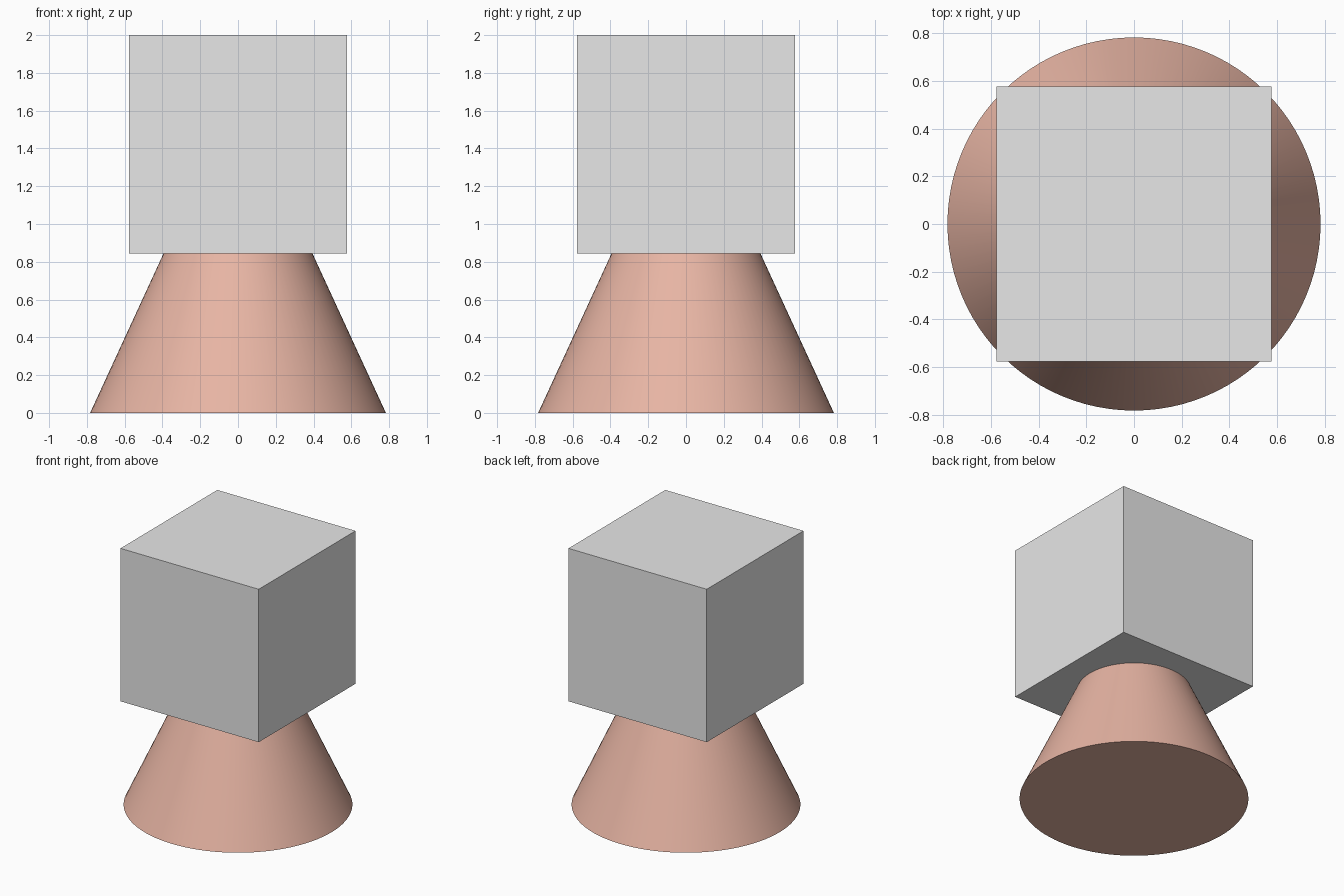
import bpy
import math

default = bpy.data.objects.get("Cube")
if default:
    bpy.data.objects.remove(default, do_unlink=True)


def make_material(name, rgb):
    mat = bpy.data.materials.new(name)
    mat.use_nodes = True
    colour = (*rgb, 1.0)
    mat.diffuse_color = colour
    mat.node_tree.nodes["Principled BSDF"].inputs["Base Color"].default_value = colour
    return mat


def finish(name, mat):
    obj = bpy.context.object
    obj.name = obj.data.name = name
    obj.data.materials.append(mat)
    return obj


light_grey = make_material("light grey", (0.8, 0.8, 0.8))
salmon = make_material("salmon pink", (0.8, 0.46, 0.37))

TOP = 2.0
SIDE = 1.155
BASE_RADIUS = 0.783
APEX = 1.70      # height where the sloping sides would meet
EMBED = 0.05     # how far the base reaches into the block

# Tapered round base, its top tucked inside the block
height = TOP - SIDE + EMBED
bpy.ops.mesh.primitive_cone_add(
    vertices=96, radius1=BASE_RADIUS, radius2=BASE_RADIUS * (1 - height / APEX),
    depth=height, location=(0, 0, height / 2))
finish("tapered_base", salmon)
bpy.ops.object.shade_smooth_by_angle(angle=math.radians(30))

# Square block on top
bpy.ops.mesh.primitive_cube_add(size=SIDE, location=(0, 0, TOP - SIDE / 2))
finish("top_block", light_grey)
